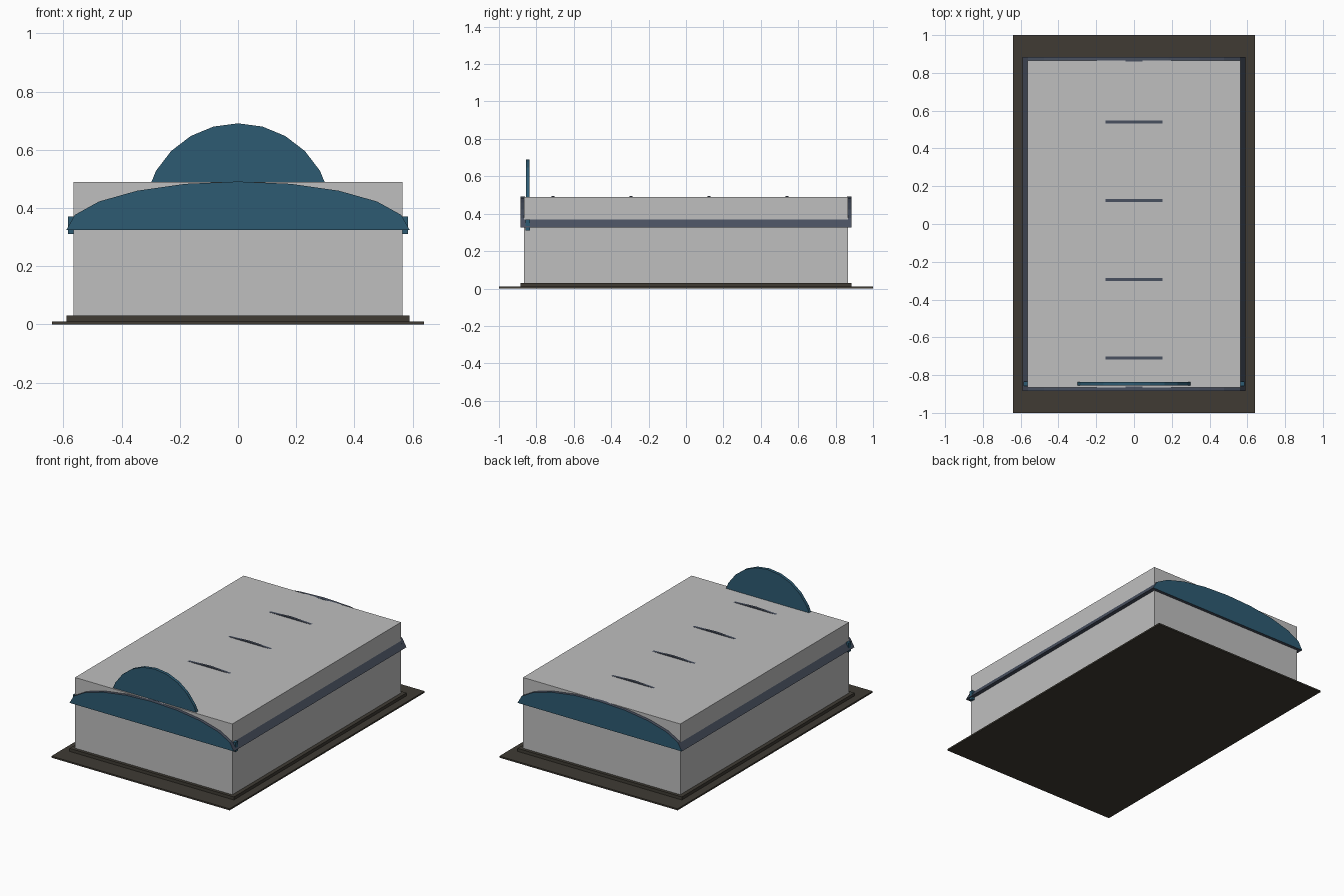
import bpy
import math

cube = bpy.data.objects.get("Cube")
if cube:
    bpy.data.objects.remove(cube, do_unlink=True)


def material(name, rgb):
    m = bpy.data.materials.new(name)
    m.use_nodes = True
    m.diffuse_color = (*rgb, 1)
    m.node_tree.nodes["Principled BSDF"].inputs["Base Color"].default_value = (*rgb, 1)
    return m


GREY = material("pale grey", (0.52, 0.52, 0.52))
TEAL = material("deep teal", (0.027, 0.105, 0.17))
SLATE = material("slate blue", (0.065, 0.08, 0.115))
DARK = material("dark stone", (0.05, 0.044, 0.034))


def prism(name, outline, y0, y1, side, cap=None):
    """Extrude an x-z outline along y; the end caps may have their own colour."""
    n = len(outline)
    verts = [(x, y, z) for y in (y0, y1) for x, z in outline]
    faces = [list(range(n)), list(range(2 * n - 1, n - 1, -1))]
    faces += [[i, i + n, (i + 1) % n + n, (i + 1) % n] for i in range(n)]
    mesh = bpy.data.meshes.new(name)
    mesh.from_pydata(verts, [], faces)
    mesh.materials.append(side)
    if cap:
        mesh.materials.append(cap)
        for p in mesh.polygons:
            p.material_index = 1 if abs(p.normal.y) > 0.9 else 0
    obj = bpy.data.objects.new(name, mesh)
    bpy.context.collection.objects.link(obj)
    return obj


def block(name, half_x, half_y, z0, z1, mat, y=0):
    outline = [(-half_x, z0), (half_x, z0), (half_x, z1), (-half_x, z1)]
    return prism(name, outline, y - half_y, y + half_y, mat)


def arc(rx, rz, z, total, steps):
    """Points on an ellipse, counterclockwise from +x."""
    count = steps if total > 180 else steps + 1
    return [(rx * math.cos(math.radians(total * i / steps)),
             z + rz * math.sin(math.radians(total * i / steps))) for i in range(count)]


# Base and main hall
block("ground_slab", 0.64, 1.0, 0, 0.01, DARK)
block("plinth", 0.59, 0.885, 0.01, 0.03, DARK)
block("hall_body", 0.565, 0.865, 0.02, 0.489, GREY)

# Vaulted roof, whose eaves show along the sides
SPRING = 0.325
prism("roof_vault", arc(0.59, 0.162, SPRING, 180, 10), -0.865, 0.865, SLATE)

# Arched gables at both ends
for name, sign in (("front_gable", -1), ("back_gable", 1)):
    ends = sorted((sign * 0.86, sign * 0.885))
    prism(name, arc(0.59, 0.166, SPRING, 180, 10), *ends, SLATE, TEAL)

# Roof ribs breaking through the top
for i in range(4):
    y = -0.71 + i * 0.417
    prism(f"roof_rib_{i + 1}", arc(0.585, 0.171, SPRING, 180, 10), y - 0.008, y + 0.008, SLATE)

# Round sign panel and its cross beam behind the front gable
prism("round_panel", arc(0.325, 0.325, 0.366, 360, 24), -0.856, -0.836, TEAL)
block("panel_beam", 0.584, 0.012, 0.31, 0.37, TEAL, y=-0.846)
